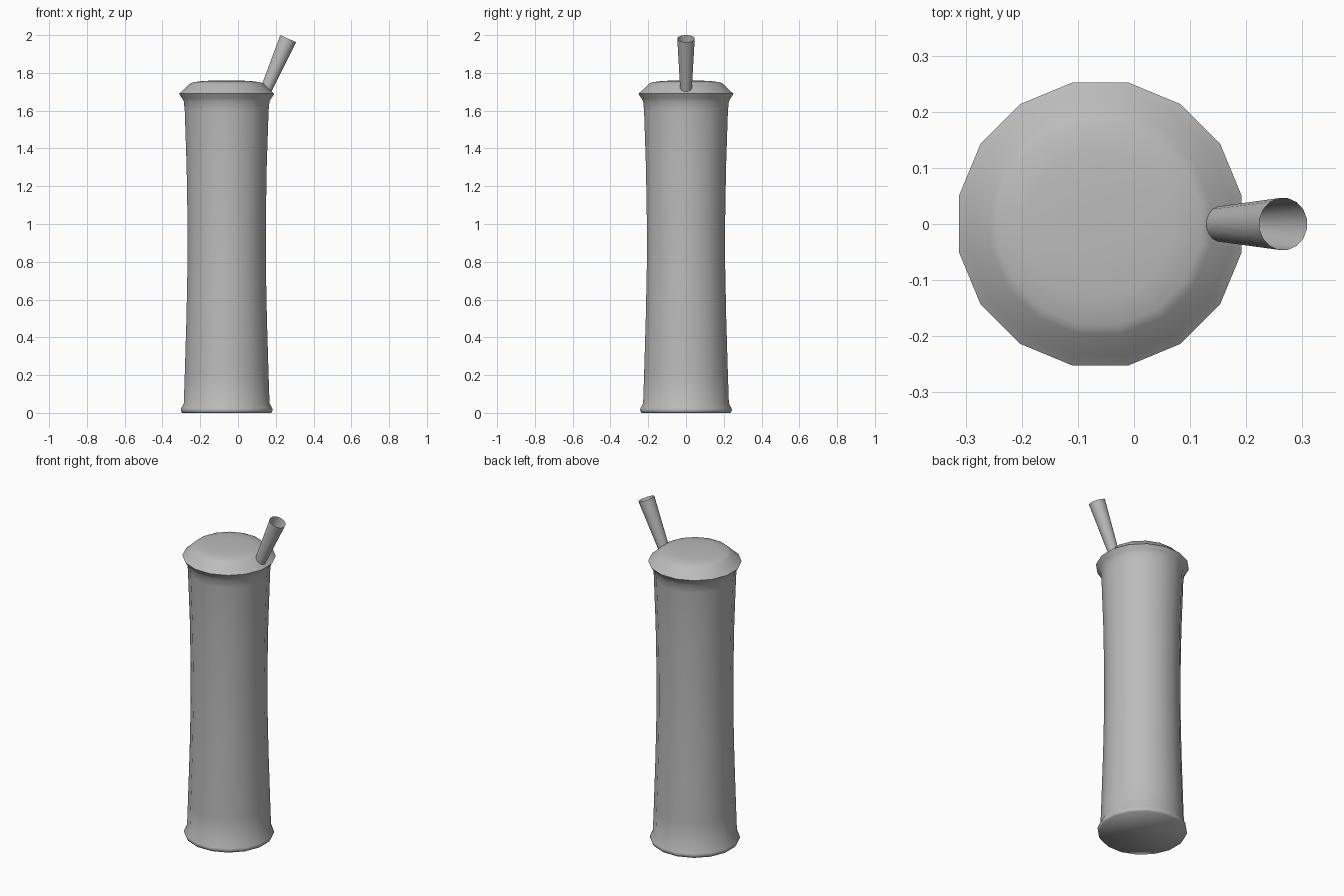
import bpy, bmesh, math
from mathutils import Matrix, Vector

cube = bpy.data.objects.get("Cube")
if cube:
    bpy.data.objects.remove(cube, do_unlink=True)

grey = bpy.data.materials.new("plain grey")
grey.use_nodes = True
COLOUR = (0.5, 0.5, 0.5, 1)
grey.diffuse_color = COLOUR
grey.node_tree.nodes["Principled BSDF"].inputs["Base Color"].default_value = COLOUR


def lathe(name, profile, sides, cap_start=False, cap_end=False, matrix=Matrix(), angle=60):
    """Turn (radius, height) points into rings of flat-to-flat radius."""
    bm = bmesh.new()
    rings = []
    for r, z in profile:
        r /= math.cos(math.pi / sides)
        ring = []
        for i in range(sides):
            a = math.tau * (i + 0.5) / sides
            ring.append(bm.verts.new((r * math.cos(a), r * math.sin(a), z)))
        rings.append(ring)
    for low, high in zip(rings, rings[1:]):
        for i in range(sides):
            j = (i + 1) % sides
            bm.faces.new((low[i], low[j], high[j], high[i]))
    if cap_start:
        bm.faces.new(rings[0][::-1])
    if cap_end:
        bm.faces.new(rings[-1])
    mesh = bpy.data.meshes.new(name)
    bm.to_mesh(mesh)
    bm.free()
    mesh.materials.append(grey)
    obj = bpy.data.objects.new(name, mesh)
    bpy.context.collection.objects.link(obj)
    obj.matrix_world = matrix
    bpy.ops.object.select_all(action="DESELECT")
    obj.select_set(True)
    bpy.context.view_layer.objects.active = obj
    bpy.ops.object.shade_smooth_by_angle(angle=math.radians(angle))
    return obj


centre = Matrix.Translation((-0.06, 0, 0))

# Waisted body with a flared foot and rim
lathe("cup_body", [(0.236, 0), (0.243, 0.012), (0.241, 0.025), (0.227, 0.05),
                   (0.222, 0.2), (0.213, 0.5), (0.207, 0.8), (0.207, 1.0),
                   (0.212, 1.3), (0.222, 1.6), (0.227, 1.65), (0.236, 1.665),
                   (0.252, 1.69)], 16, cap_start=True, matrix=centre)

# Shallow domed lid
lathe("lid", [(0.252, 1.69), (0.233, 1.705), (0.196, 1.742), (0.18, 1.75),
              (0.13, 1.757), (0.06, 1.76)], 16, cap_end=True, matrix=centre)

# Open tapered straw leaning to the left
base, tip = Vector((0.146, 0, 1.705)), Vector((0.266, 0, 1.981))
axis = tip - base
lean = Matrix.Translation(base) @ axis.to_track_quat("Z", "Y").to_matrix().to_4x4()
lathe("straw", [(0.030, 0), (0.046, axis.length)], 16, matrix=lean)
